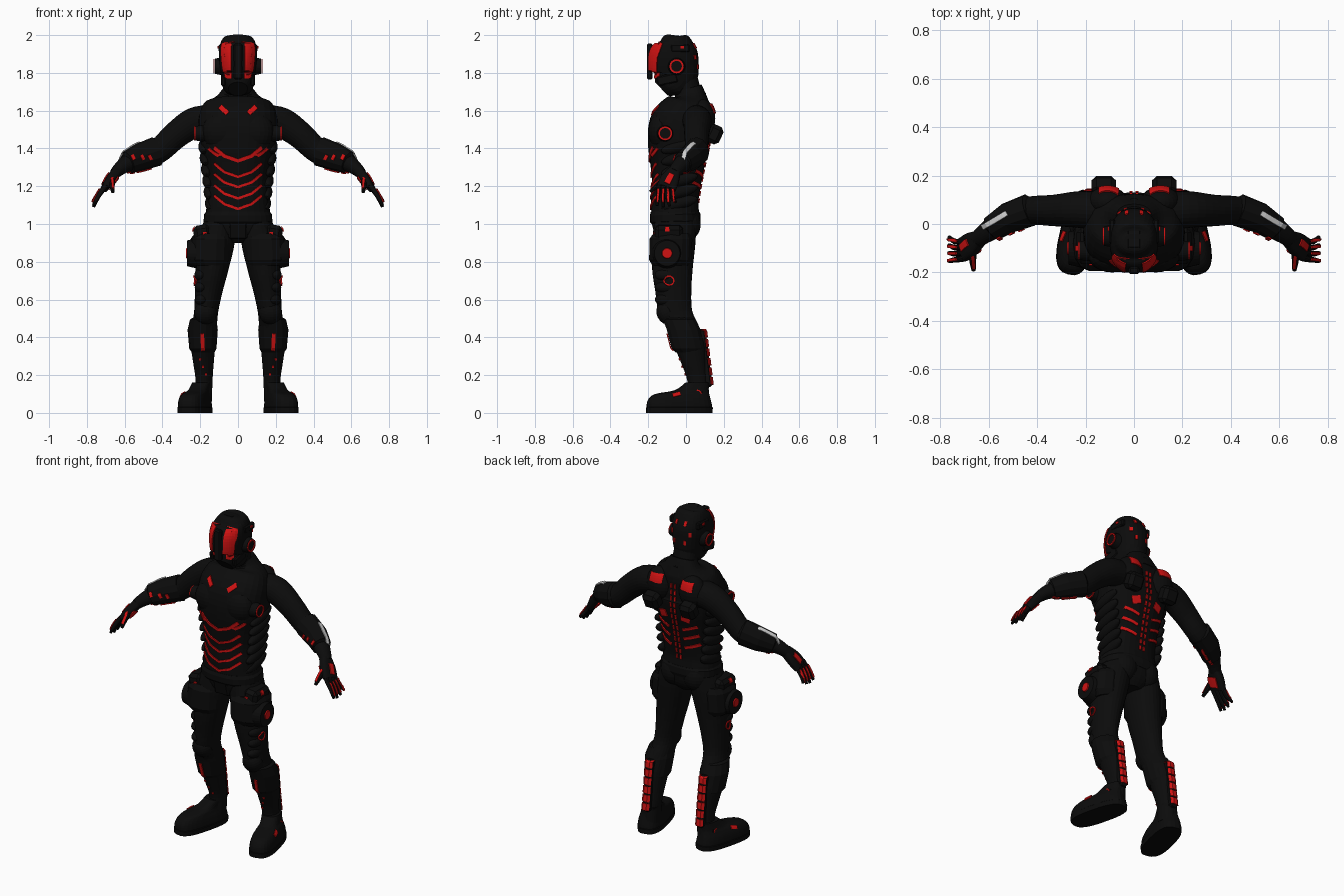
import bpy, bmesh
from math import cos, sin, pi, radians
from mathutils import Vector, Matrix, Euler
from mathutils.bvhtree import BVHTree

cube = bpy.data.objects.get("Cube")
if cube:
    bpy.data.objects.remove(cube)


def material(name, rgb):
    m = bpy.data.materials.new(name)
    m.use_nodes = True
    m.diffuse_color = (*rgb, 1)
    m.node_tree.nodes["Principled BSDF"].inputs["Base Color"].default_value = (*rgb, 1)
    return m


BLACK = material("suit black", (.0035, .0035, .0035))
RED = material("signal red", (.62, .006, .006))
STEEL = material("pale steel", (.6, .6, .6))
trees, made = {}, []


def finish(name, bm, mat=BLACK, solid=True):
    if solid:
        bmesh.ops.recalc_face_normals(bm, faces=bm.faces)
        trees[name] = BVHTree.FromBMesh(bm)
    mesh = bpy.data.meshes.new(name)
    bm.to_mesh(mesh)
    bm.free()
    mesh.materials.append(mat)
    ob = bpy.data.objects.new(name, mesh)
    bpy.context.collection.objects.link(ob)
    made.append(ob)
    return ob


def loft(name, rings, s=1, steps=4, n=28, power=2, yaw=0, flat=False):
    """Skin of superellipse rings (x, y, z, rx, ry), splined along the path."""
    pts = [Vector(r) for r in rings]
    path = []
    for i in range(len(pts) - 1):
        a, b, c, d = pts[max(i - 1, 0)], pts[i], pts[i + 1], pts[min(i + 2, len(pts) - 1)]
        for k in range(steps):
            t = k / steps
            path.append(b + (c - a) * t / 2 + (a - b * 5 / 2 + c * 2 - d / 2) * t * t
                        + ((b - c) * 3 + d - a) * t ** 3 / 2)
    path.append(pts[-1])
    bm, loops = bmesh.new(), []
    turn = Matrix.Rotation(yaw, 3, "Z")
    for i, p in enumerate(path):
        tan = (path[min(i + 1, len(path) - 1)] - path[max(i - 1, 0)]).to_3d().normalized()
        if flat:
            tan = Vector((0, 0, 1))
        v = Vector((0, 1, 0))
        v = (v - tan * v.dot(tan)).normalized()
        u = v.cross(tan)
        ring = []
        for j in range(n):
            c, q = cos(2 * pi * j / n), sin(2 * pi * j / n)
            c, q = [(abs(w) ** (2 / power)) * (1 if w > 0 else -1) for w in (c, q)]
            co = p.to_3d() + turn @ (u * c * p[3] + v * q * p[4])
            ring.append(bm.verts.new((co.x * s, co.y, co.z)))
        loops.append(ring)
    for a, b in zip(loops, loops[1:]):
        for j in range(n):
            bm.faces.new((a[j], a[j - 1], b[j - 1], b[j]))
    bm.faces.new(loops[0])
    bm.faces.new(loops[-1])
    return finish(name, bm)


def place(loc, rot, size, s):
    rot = Euler([radians(a) for a in rot]).to_matrix().to_4x4()
    return Matrix.Diagonal((s, 1, 1, 1)) @ Matrix.Translation(loc) @ rot @ Matrix.Diagonal((*size, 1))


def blob(name, loc, size, s=1, rot=(0, 0, 0)):
    bm = bmesh.new()
    bmesh.ops.create_uvsphere(bm, u_segments=24, v_segments=14, radius=1, matrix=place(loc, rot, size, s))
    return finish(name, bm)


def box(name, loc, size, s=1, rot=(0, 0, 0), mat=BLACK):
    bm = bmesh.new()
    bmesh.ops.create_cube(bm, size=1, matrix=place(loc, rot, size, s))
    bmesh.ops.bevel(bm, geom=bm.edges[:], offset=min(size) * .25, segments=1, affect="EDGES")
    return finish(name, bm, mat)


def drum(name, loc, r, depth, s=1, mat=BLACK):
    bm = bmesh.new()
    bmesh.ops.create_cone(bm, cap_ends=True, segments=28, radius1=r, radius2=r * .85, depth=depth,
                          matrix=place(loc, (0, 90, 0), (1, 1, 1), s))
    return finish(name, bm, mat)


def strip(name, pts, width, axis, side, targets, s=1, mat=RED, steps=6):
    """Thin ribbon along 2D points, dropped along an axis onto the named parts."""
    if axis:
        pts = [(p[0] * s, p[1]) for p in pts]
    else:
        side *= s
    pts = [Vector(p) for p in pts]
    line = [a.lerp(b, k / steps) for a, b in zip(pts, pts[1:]) for k in range(steps)] + [pts[-1]]
    out = Vector([side if i == axis else 0 for i in range(3)])
    bm, rows = bmesh.new(), []
    for i, p in enumerate(line):
        t = (line[min(i + 1, len(line) - 1)] - line[max(i - 1, 0)]).normalized()
        row = []
        for k in range(5):
            q = list(p + Vector((-t.y, t.x)) * width * (k / 4 - .5))
            q.insert(axis, side * 3)
            hits = [h for h in (trees[n].ray_cast(Vector(q), -out) for n in targets) if h[0]]
            best = min(hits, key=lambda h: h[3], default=None)
            row.append(bm.verts.new(best[0] + out * .002 + best[1] * .002) if best else None)
        rows.append(row)
    for a, b in zip(rows, rows[1:]):
        for k in range(4):
            quad = (a[k], a[k + 1], b[k + 1], b[k])
            if all(quad):
                f = bm.faces.new(quad)
                f.normal_update()
                if f.normal.dot(out) < 0:
                    f.normal_flip()
    ob = finish(name, bm, mat, False)
    mod = ob.modifiers.new("thickness", "SOLIDIFY")
    mod.thickness, mod.offset = .006, 0


def circle(y, z, r):
    return [(y + r * cos(pi * k / 8), z + r * sin(pi * k / 8)) for k in range(17)]


# Torso, neck and helmet
loft("torso", [(0, -.05, .9, .05, .07), (0, -.05, .95, .14, .11), (0, -.055, 1.03, .172, .125),
               (0, -.06, 1.12, .162, .125), (0, -.05, 1.22, .157, .13), (0, -.045, 1.32, .172, .145),
               (0, -.04, 1.42, .198, .162), (0, -.03, 1.52, .21, .165), (0, 0, 1.59, .2, .14),
               (0, .025, 1.64, .17, .105), (0, .03, 1.68, .11, .075), (0, .02, 1.72, .075, .065)], power=2.4)
loft("neck", [(0, .03, 1.6, .1, .09), (0, .01, 1.7, .075, .07), (0, -.02, 1.8, .07, .075)])
loft("helmet", [(0, -.13, 1.715, .05, .05), (0, -.105, 1.74, .08, .085), (0, -.07, 1.78, .088, .128),
                (0, -.068, 1.86, .1, .134), (0, -.065, 1.92, .1, .125), (0, -.065, 1.965, .09, .095),
                (0, -.07, 1.99, .07, .06), (0, -.07, 2, .04, .03)], power=2.3)
box("visor_ridge", (0, -.192, 1.86), (.045, .03, .19))
box("crown_plate", (0, -.05, 1.975), (.07, .12, .045), rot=(-8, 0, 0))
loft("collar", [(0, .025, 1.63, .13, .1), (0, .02, 1.675, .1, .085), (0, .01, 1.7, .08, .075)], steps=1)
for i in range(7):
    box(f"neck_vertebra_{i}", (0, .095 - .02 * abs(i - 1), 1.67 + .02 * i), (.03, .02, .012))
loft("belt", [(0, -.056, 1.0, .172, .126), (0, -.056, 1.015, .182, .134), (0, -.058, 1.05, .18, .134),
              (0, -.058, 1.065, .168, .128)], steps=1, power=2.4)
box("groin_plate", (0, -.155, .98), (.1, .04, .12), rot=(15, 0, 0))

for s, tag in ((1, "left_"), (-1, "right_")):
    # Head side gear
    drum(tag + "ear_disc", (.105, -.05, 1.835), .047, .036, s)
    strip(tag + "ear_ring", circle(-.05, 1.835, .033), .009, 0, 1, [tag + "ear_disc"], s, steps=2)
    box(tag + "jaw_guard", (.078, -.1, 1.765), (.025, .11, .05), s, (12, 0, 0))
    box(tag + "temple_plate", (.09, -.03, 1.93), (.025, .1, .04), s)
    strip(tag + "eye_band", [(.052, 1.955), (.054, 1.86), (.05, 1.77)], .036, 1, -1, ["helmet"], s)
    strip(tag + "eye_edge", [(-.135, 1.96), (-.165, 1.88), (-.168, 1.77)], .026, 0, 1, ["helmet"], s)
    for i, (x, z) in enumerate(((.03, 1.93), (.06, 1.87), (.035, 1.82))):
        strip(f"{tag}nape_light_{i}", [(x, z), (x, z + .025)], .014, 1, 1, ["helmet"], s, steps=2)
    strip(tag + "temple_light", [(-.02, 1.93), (-.02, 1.955)], .018, 0, 1, [tag + "temple_plate"], s, steps=2)

    # Chest, ribs and back armour
    blob(tag + "pectoral", (.09, -.13, 1.49), (.1, .07, .1), s)
    blob(tag + "shoulder_blade", (.11, .09, 1.56), (.085, .065, .1), s)
    blob(tag + "buttock", (.075, .0, 1.0), (.08, .078, .09), s)
    box(tag + "back_pod", (.125, .15, 1.475), (.1, .08, .1), s, (-25, 0, 0))
    for i in range(6):
        z = 1.11 + .06 * i
        blob(f"{tag}rib_plate_{i}", (.145 + .007 * i, -.035, z), (.03, .1, .032), s, (15, 0, 0))
    drum(tag + "chest_disc", (.2, -.11, 1.48), .045, .05, s)
    strip(tag + "chest_ring", circle(-.11, 1.48, .033), .009, 0, 1, [tag + "chest_disc"], s, steps=2)
    chest = ["torso", tag + "pectoral", tag + "shoulder_blade"]
    strip(tag + "collar_light", [(.055, 1.585), (.095, 1.62)], .026, 1, -1, chest, s)
    strip(tag + "upper_back_light", [(.065, 1.61), (.145, 1.61)], .05, 1, 1, chest, s)
    strip(tag + "mid_back_light", [(.05, 1.4), (.1, 1.385)], .045, 1, 1, chest, s)
    strip(tag + "waist_side_light", [(-.18, 1.36), (-.15, 1.4)], .014, 0, 1, chest, s)
    for i in range(3):
        z = 1.31 - .06 * i
        strip(f"{tag}low_back_light_{i}", [(.045, z), (.13, z + .03)], .016, 1, 1, chest, s)

    # Arm with forearm guard
    loft(tag + "arm", [(.15, .055, 1.55, .08, .08), (.235, .06, 1.535, .08, .075), (.33, .056, 1.47, .072, .065),
                       (.41, .056, 1.395, .066, .06), (.47, .045, 1.365, .066, .06), (.54, .012, 1.345, .056, .055),
                       (.61, -.035, 1.305, .04, .042), (.65, -.065, 1.27, .03, .034)], s)
    loft(tag + "forearm_guard", [(.425, .058, 1.385, .05, .05), (.43, .058, 1.385, .078, .068),
                                 (.52, .025, 1.353, .073, .064), (.585, -.018, 1.325, .06, .055),
                                 (.59, -.022, 1.322, .04, .04)], s, steps=1, n=12)
    guard = [tag + "forearm_guard", tag + "arm"]
    strip(tag + "forearm_blade", [(.525, .045), (.625, -.015)], .02, 2, 1, guard, s, STEEL)
    for i, x in enumerate((.46, .5, .55)):
        strip(f"{tag}forearm_light_{i}", [(x, 1.34), (x + .012, 1.365)], .016, 1, -1, guard, s, steps=2)
        strip(f"{tag}under_light_{i}", [(x, .045 - i * .02), (x + .035, .025 - i * .02)], .014, 2, -1, guard, s)

    # Hand
    loft(tag + "palm", [(.64, -.06, 1.28, .028, .034), (.675, -.085, 1.235, .026, .05),
                        (.705, -.105, 1.19, .02, .052)], s, power=3)
    for i in range(4):
        y, tip = -.143 + .025 * i, 1.09 + (.008, 0, .006, .025)[i]
        loft(f"{tag}finger_{i}", [(.7, y, 1.205, .014, .0125), (.738, y - .005, 1.15, .013, .012),
                                  (.765, y - .01 + .008 * i, tip, .008, .008)], s, n=10)
        strip(f"{tag}finger_light_{i}", [(y - .003, 1.185), (y - .008 + .004 * i, 1.115)],
              .009, 0, 1, [f"{tag}finger_{i}"], s)
    loft(tag + "thumb", [(.665, -.09, 1.25, .018, .02), (.667, -.145, 1.21, .015, .015),
                         (.663, -.19, 1.17, .009, .009)], s, n=10)
    strip(tag + "thumb_light", [(.667, -.13), (.663, -.185)], .012, 2, 1, [tag + "thumb"], s)
    strip(tag + "hand_light", [(-.075, 1.265), (-.1, 1.215)], .03, 0, 1, [tag + "palm"], s)
    strip(tag + "palm_light", [(-.085, 1.24), (-.105, 1.195)], .06, 0, -1, [tag + "palm"], s)

    # Leg
    loft(tag + "leg", [(.095, -.055, 1.03, .08, .11), (.118, -.065, .9, .1, .115), (.138, -.072, .76, .088, .107),
                       (.155, -.067, .64, .073, .095), (.168, -.057, .54, .064, .09), (.178, -.02, .46, .066, .088),
                       (.185, .015, .37, .066, .085), (.183, .04, .27, .055, .068), (.18, .062, .17, .045, .055),
                       (.188, .065, .06, .05, .06)], s, flat=True)
    box(tag + "hip_pouch", (.19, -.09, .955), (.09, .15, .08), s, (0, 8, 0))
    loft(tag + "thigh_guard", [(.145, -.08, .78, .09, .1), (.15, -.083, .81, .108, .114),
                               (.145, -.08, .92, .106, .116), (.14, -.075, .95, .09, .1)],
         s, steps=1, n=14, flat=True, power=2.6)
    drum(tag + "hip_disc", (.245, -.1, .845), .08, .05, s)
    drum(tag + "hip_light", (.27, -.1, .845), .03, .012, s, RED)
    strip(tag + "pouch_light", [(-.1, .96), (-.1, .985)], .024, 0, 1, [tag + "hip_pouch"], s, steps=2)
    strip(tag + "hip_front_light", [(.165, .95), (.185, .95)], .014, 1, -1, [tag + "hip_pouch"], s, steps=2)
    for i in range(3):
        z = .73 - .065 * i
        blob(f"{tag}thigh_plate_{i}", (.195 - .002 * i, -.1, z), (.036, .065, .034), s)
    strip(tag + "thigh_ring", circle(-.09, .7, .025), .007, 0, 1,
          [tag + "leg"] + [f"{tag}thigh_plate_{i}" for i in range(3)], s, steps=2)
    blob(tag + "knee_pad", (.172, -.1, .53), (.06, .055, .065), s, (25, 0, 0))
    loft(tag + "shin_guard", [(.184, .02, .32, .06, .075), (.186, .012, .34, .072, .09), (.187, -.012, .44, .08, .092),
                              (.184, -.035, .495, .07, .088), (.18, -.04, .505, .055, .075)],
         s, steps=1, n=14, flat=True)
    shin = [tag + "leg", tag + "shin_guard"]
    strip(tag + "shin_light", [(.185, .33), (.19, .42)], .02, 1, -1, shin, s)
    box(tag + "calf_spine", (.184, .1, .29), (.05, .045, .31), s, (7, 0, 0))
    for i in range(6):
        z = .15 + .05 * i
        strip(f"{tag}calf_light_{i}", [(.184, z), (.184, z + .04)], .046, 1, 1, shin + [tag + "calf_spine"], s)
    for i in range(3):
        strip(f"{tag}shin_dot_{i}", [(.17 + .015 * i, .2 + .04 * i), (.17 + .015 * i, .21 + .04 * i)],
              .01, 1, -1, shin, s, steps=2)

    # Boot
    loft(tag + "boot", [(.228, -.035, 0, .066, .17), (.228, -.035, .03, .074, .176), (.228, -.035, .07, .07, .168),
                        (.222, -.02, .1, .06, .145), (.205, .03, .12, .052, .09), (.19, .06, .16, .05, .062)],
         s, yaw=radians(14), flat=True, power=2.8)
    loft(tag + "sole", [(.228, -.035, 0, .075, .178), (.228, -.035, .028, .077, .179), (.228, -.035, .034, .07, .17)],
         s, steps=1, yaw=radians(14), flat=True, power=2.8)
    drum(tag + "ankle_disc", (.23, .06, .1), .035, .03, s)
    strip(tag + "ankle_ring", circle(.06, .1, .02), .006, 0, 1, [tag + "ankle_disc"], s, steps=2)
    strip(tag + "boot_light", [(-.07, .092), (-.03, .102)], .018, 0, 1, [tag + "boot"], s)

# Belly chevrons and spine lights
for i, z in enumerate((1.335, 1.25, 1.195, 1.135, 1.08)):
    strip(f"belly_chevron_{i}", [(-.125, z + .07), (-.07, z + .025), (0, z), (.07, z + .025), (.125, z + .07)],
          .013 if i else .018, 1, -1, ["torso", "left_pectoral", "right_pectoral"], steps=8)
for i in range(13):
    z = 1.11 + .038 * i
    for x in (-.013, .013):
        strip(f"spine_light_{i}", [(x, z), (x, z + .026)], .012, 1, 1, ["torso"], steps=2)

# Smooth shading with crisp armour edges
for ob in bpy.context.view_layer.objects:
    ob.select_set(ob in made)
bpy.context.view_layer.objects.active = made[0]
bpy.ops.object.shade_smooth_by_angle(angle=radians(35))
